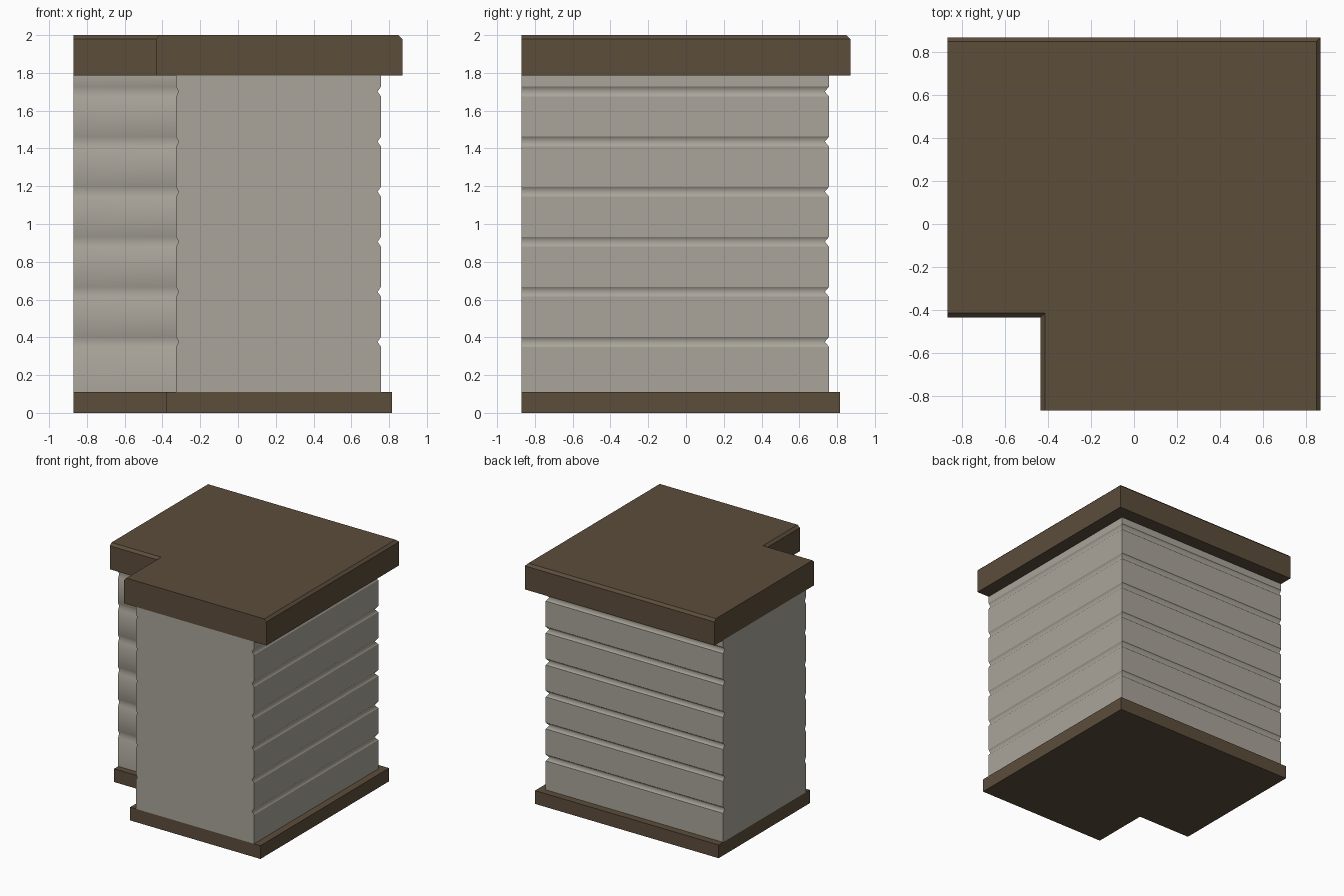
import bpy, bmesh

if "Cube" in bpy.data.objects:
    bpy.data.objects.remove(bpy.data.objects["Cube"])

END = -0.87  # flush cut plane of both wings


def material(name, rgb):
    m = bpy.data.materials.new(name)
    m.diffuse_color = (*rgb, 1.0)
    m.use_nodes = True
    m.node_tree.nodes["Principled BSDF"].inputs["Base Color"].default_value = m.diffuse_color
    return m


brown = material("dark brown wood", (0.107, 0.074, 0.044))
grey = material("warm grey boards", (0.402, 0.376, 0.323))


def corner_ring(right, back, ix, iy):
    """L-shaped outline, counter-clockwise from the notch."""
    return [(END, iy), (ix, iy), (ix, END), (right, END), (right, back), (END, back)]


def stack(name, levels, mat, smooth_rule=None):
    """Joins L-shaped outlines (z, ring) into a closed solid."""
    bm = bmesh.new()
    rings = [[bm.verts.new((x, y, z)) for x, y in ring] for z, ring in levels]
    bm.faces.new(rings[0][::-1])
    bm.faces.new(rings[-1])
    for k in range(len(rings) - 1):
        a, b = rings[k], rings[k + 1]
        for i in range(6):
            j = (i + 1) % 6
            f = bm.faces.new((a[i], a[j], b[j], b[i]))
            f.smooth = bool(smooth_rule and smooth_rule(i, k))
        for i in range(6):  # keep the upright corners crisp
            bm.edges.get((a[i], b[i])).smooth = False
    me = bpy.data.meshes.new(name)
    bm.to_mesh(me)
    bm.free()
    me.materials.append(mat)
    ob = bpy.data.objects.new(name, me)
    bpy.context.collection.objects.link(ob)
    return ob


# Base plinth
base = corner_ring(0.815, 0.815, -0.38, -0.38)
stack("base_plinth", [(0, base), (0.11, base)], brown)

# Boarded body with six horizontal grooves
flat = corner_ring(0.757, 0.757, -0.327, -0.327)
groove = corner_ring(0.739, 0.735, -0.315, -0.315)
levels = [(0.11, flat)]
for n in range(6):
    z = 0.376 + n * 0.265
    levels += [(z - 0.026, flat), (z, groove), (z + 0.026, flat)]
levels.append((1.785, flat))
# notch sides are fully smooth, outer sides only inside the grooves
stack("boarded_body", levels, grey,
      lambda side, k: side in (0, 1) or (side in (3, 4) and k % 3 != 0))

# Counter top with chamfered upper edge
top = corner_ring(0.87, 0.87, -0.435, -0.435)
rim = corner_ring(0.85, 0.85, -0.415, -0.415)
stack("counter_top", [(1.785, top), (1.98, top), (2.0, rim)], brown)
